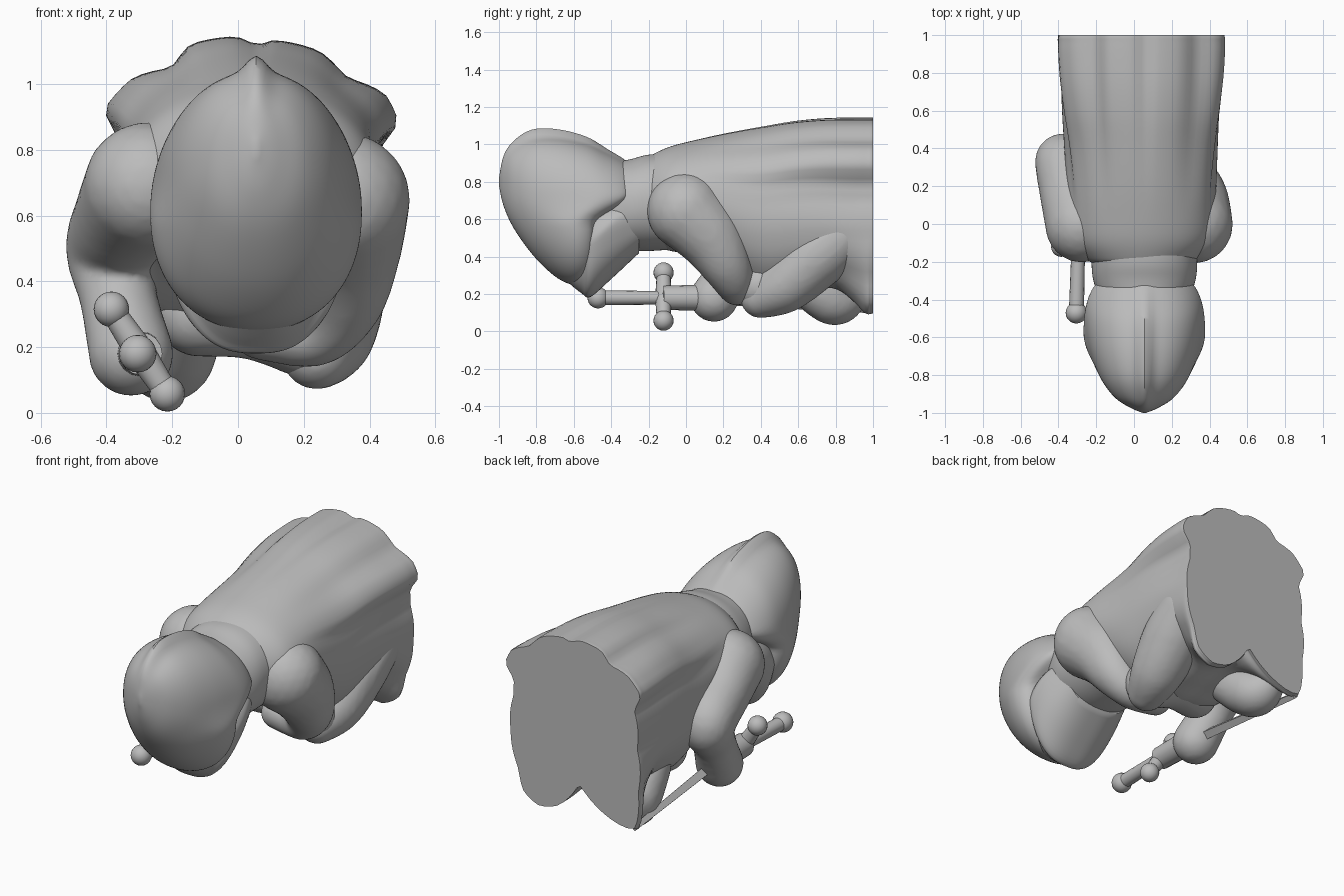
import bpy, bmesh, math
from mathutils import Vector

cube = bpy.data.objects.get("Cube")
if cube:
    bpy.data.objects.remove(cube, do_unlink=True)

stone = bpy.data.materials.new("stone_grey")
stone.use_nodes = True
GREY = (0.5, 0.5, 0.5, 1)
stone.diffuse_color = GREY
stone.node_tree.nodes["Principled BSDF"].inputs["Base Color"].default_value = GREY


def finish(name, bm, voxel=0, smooth=0, angle=40):
    """Turn a bmesh into a shaded object, optionally fused by remeshing."""
    bmesh.ops.recalc_face_normals(bm, faces=bm.faces)
    mesh = bpy.data.meshes.new(name)
    bm.to_mesh(mesh)
    bm.free()
    mesh.materials.append(stone)
    ob = bpy.data.objects.new(name, mesh)
    bpy.context.collection.objects.link(ob)
    if voxel:
        mod = ob.modifiers.new("fuse", "REMESH")
        mod.mode = "VOXEL"
        mod.voxel_size = voxel
        mod.use_smooth_shade = True
        mod = ob.modifiers.new("soften", "SMOOTH")
        mod.iterations = smooth
        mesh.shade_smooth()
    else:
        bpy.ops.object.select_all(action="DESELECT")
        ob.select_set(True)
        bpy.context.view_layer.objects.active = ob
        bpy.ops.object.shade_smooth_by_angle(angle=math.radians(angle))


def spline(rows, steps):
    """Catmull-Rom interpolation through rows of numbers."""
    out = []
    for i in range(len(rows) - 1):
        p0, p1 = rows[max(i - 1, 0)], rows[i]
        p2, p3 = rows[i + 1], rows[min(i + 2, len(rows) - 1)]
        for s in range(steps):
            t = s / steps
            out.append([b + 0.5 * t * (c - a + t * (2*a - 5*b + 4*c - d + t * (3*(b - c) + d - a)))
                        for a, b, c, d in zip(p0, p1, p2, p3)])
    return out + [list(rows[-1])]


def loft(name, rows, point, steps=5, sides=96, angle=40):
    """Skin rings along y; point(row, angle) gives each vertex."""
    bm = bmesh.new()
    rings = [[bm.verts.new(point(row, math.tau * k / sides)) for k in range(sides)]
             for row in spline(rows, steps)]
    for a, b in zip(rings, rings[1:]):
        for k in range(sides):
            j = (k + 1) % sides
            bm.faces.new((a[k], a[j], b[j], b[k]))
    bm.faces.new(rings[0])
    bm.faces.new(rings[-1])
    finish(name, bm, angle=angle)


def limb(name, chain, voxel=0.016, smooth=5):
    """A chain of (x, y, z, radius) fused into one soft form."""
    bm = bmesh.new()
    for x, y, z, r in spline(chain, 9):
        new = bmesh.ops.create_icosphere(bm, subdivisions=3, radius=r)["verts"]
        bmesh.ops.translate(bm, verts=new, vec=(x, y, z))
    finish(name, bm, voxel, smooth)


def rod(bm, a, b, r1, r2, sides=16):
    a, b = Vector(a), Vector(b)
    d = b - a
    new = bmesh.ops.create_cone(bm, cap_ends=True, segments=sides, radius1=r1,
                                radius2=r2, depth=d.length)["verts"]
    bmesh.ops.rotate(bm, verts=new, matrix=d.to_track_quat("Z", "Y").to_matrix())
    bmesh.ops.translate(bm, verts=new, vec=(a + b) / 2)


def ball(bm, p, r):
    new = bmesh.ops.create_uvsphere(bm, u_segments=20, v_segments=12, radius=r)["verts"]
    bmesh.ops.translate(bm, verts=new, vec=p)


def signed_power(v, p):
    return math.copysign(abs(v) ** p, v)


# Cloak: oval at the shoulders, blending into a pleated, notched hem
CX, CZ = 0.04, 0.65
HEM = [(.425, .8), (.49, .88), (.45, .97), (.33, 1.02), (.25, 1.1), (.1, 1.135),
       (.06, 1.115), (0, 1.145), (-.15, 1.12), (-.2, 1.05), (-.32, 1.02), (-.41, .92),
       (-.36, .83), (-.38, .6), (-.39, .35), (-.37, .11), (-.26, .12), (0, .3),
       (.15, .12), (.27, .09), (.37, .15), (.4, .28), (.45, .5), (.43, .7)]
polar = sorted((math.atan2(z - CZ, x - CX) % math.tau, math.hypot(x - CX, z - CZ)) for x, z in HEM)
polar = [(polar[-1][0] - math.tau, polar[-1][1])] + polar + [(polar[0][0] + math.tau, polar[0][1])]


def hem_radius(t):
    for (a, ra), (b, rb) in zip(polar, polar[1:]):
        if a <= t <= b:
            f = (t - a) / (b - a)
            return ra + (rb - ra) * f


def cloak_point(row, t):
    """Upper and lower halves blend toward the hem at their own rates."""
    y, half, low, high, mix_top, mix_low = row
    c, s = math.cos(t), math.sin(t)
    x, z = CX + half * c, (low + high) / 2 + (high - low) / 2 * s
    r = sum(hem_radius((t + d) % math.tau) for d in (-.03, 0, .03)) / 3
    f = min(1, max(0, (s + .8) / .7))
    mix = mix_low + (mix_top - mix_low) * f
    return x + (CX + r * c - x) * mix, y, z + (CZ + r * s - z) * mix


loft("cloak", [(-.21, .25, .48, .92, 0, 0), (-.18, .30, .45, .945, 0, 0),
               (-.08, .37, .43, .99, 0, 0), (.1, .39, .38, 1.03, .05, 0),
               (.4, .40, .18, 1.07, .35, .1), (.6, .41, .2, 1.1, .65, .15),
               (.78, .42, .25, 1.125, .9, .2), (.9, .42, .22, 1.13, 1, .6),
               (.965, .42, .14, 1.13, 1, 1), (.985, .42, .12, 1.13, 1, 1),
               (1, .40, .15, 1.1, .97, .97)], cloak_point)


# Hood with a raised crest; its rim sweeps forward below the cheeks
def hood_point(row, t):
    y, half, low, high, crest, sweep = row
    c, s = math.cos(t), math.sin(t)
    x = half * signed_power(c, .93)
    z = (low + high) / 2 + (high - low) / 2 * signed_power(s, .93)
    f = min(1, max(0, (.74 - z) / .17))
    ridge = crest * math.exp(-(x / .04) ** 2) if s > 0 else 0
    return .055 + x, y - sweep * f * f * (3 - 2 * f), z + ridge


loft("hood", [(-1, .008, .78, .82, 0, 0), (-.975, .07, .67, .91, .03, 0),
              (-.92, .155, .55, .98, .04, 0), (-.82, .23, .41, 1.03, .05, 0),
              (-.68, .285, .31, 1.035, .045, .04), (-.53, .315, .26, 1.005, .035, .11),
              (-.42, .32, .25, .955, .02, .15), (-.33, .29, .28, .91, .01, .18),
              (-.29, .23, .36, .88, 0, .19)], hood_point)

# Neck and collar joining hood and cloak
loft("neck", [(-.42, .23, .42, .9, 0, 0), (-.3, .27, .43, .92, 0, 0),
              (-.2, .28, .43, .945, 0, 0), (-.05, .28, .44, .95, 0, 0)], hood_point)


# Face guard: a tapering muzzle below the hood rim
def muzzle_point(row, t):
    y, half, low, high = row
    z = (low + high) / 2 + (high - low) / 2 * signed_power(math.sin(t), .75)
    taper = .72 + .28 * min(1, (z - low) / .3)
    return .055 + half * taper * signed_power(math.cos(t), .75), y, z


loft("face_guard", [(-.64, .17, .27, .55), (-.56, .23, .205, .62), (-.51, .28, .185, .67),
                    (-.4, .29, .28, .71), (-.25, .26, .42, .72)], muzzle_point, angle=50)

# Arms: shoulder, elbow, forearm and hand
limb("right_arm", [(-.275, -.01, .69, .195), (-.335, .16, .6, .165), (-.375, .33, .5, .15),
                   (-.365, .26, .36, .12), (-.325, .15, .18, .13)])
limb("left_arm", [(.315, 0, .645, .21), (.32, .13, .51, .18), (.31, .22, .35, .135),
                  (.23, .27, .24, .1), (.07, .27, .25, .09)])

# Robe folds and foot under the cloak
limb("left_robe_fold", [(.24, .4, .18, .11), (.27, .53, .25, .15), (.28, .68, .39, .175),
                        (.29, .82, .5, .165)])
limb("waist_drape", [(-.12, .38, .3, .13), (.05, .4, .29, .13), (.22, .4, .24, .14)])
limb("right_foot", [(-.18, .62, .3, .13), (-.2, .74, .2, .14), (-.22, .81, .165, .13),
                    (-.24, .89, .2, .09)])

# Sword held point-back
bm = bmesh.new()
POMMEL, GUARD, HAND = (-.305, -.47, .18), (-.295, -.12, .18), (-.3, .12, .18)
rod(bm, POMMEL, GUARD, .04, .036)
rod(bm, GUARD, HAND, .065, .07)
ball(bm, POMMEL, .057)
for end in ((-.215, -.12, .058), (-.385, -.12, .315)):
    rod(bm, GUARD, end, .045, .036)
    ball(bm, end, .054)
finish("sword_hilt", bm)

bm = bmesh.new()
rod(bm, HAND, (-.35, .98, .12), .035, .022, 4)
finish("sword_blade", bm, angle=20)
